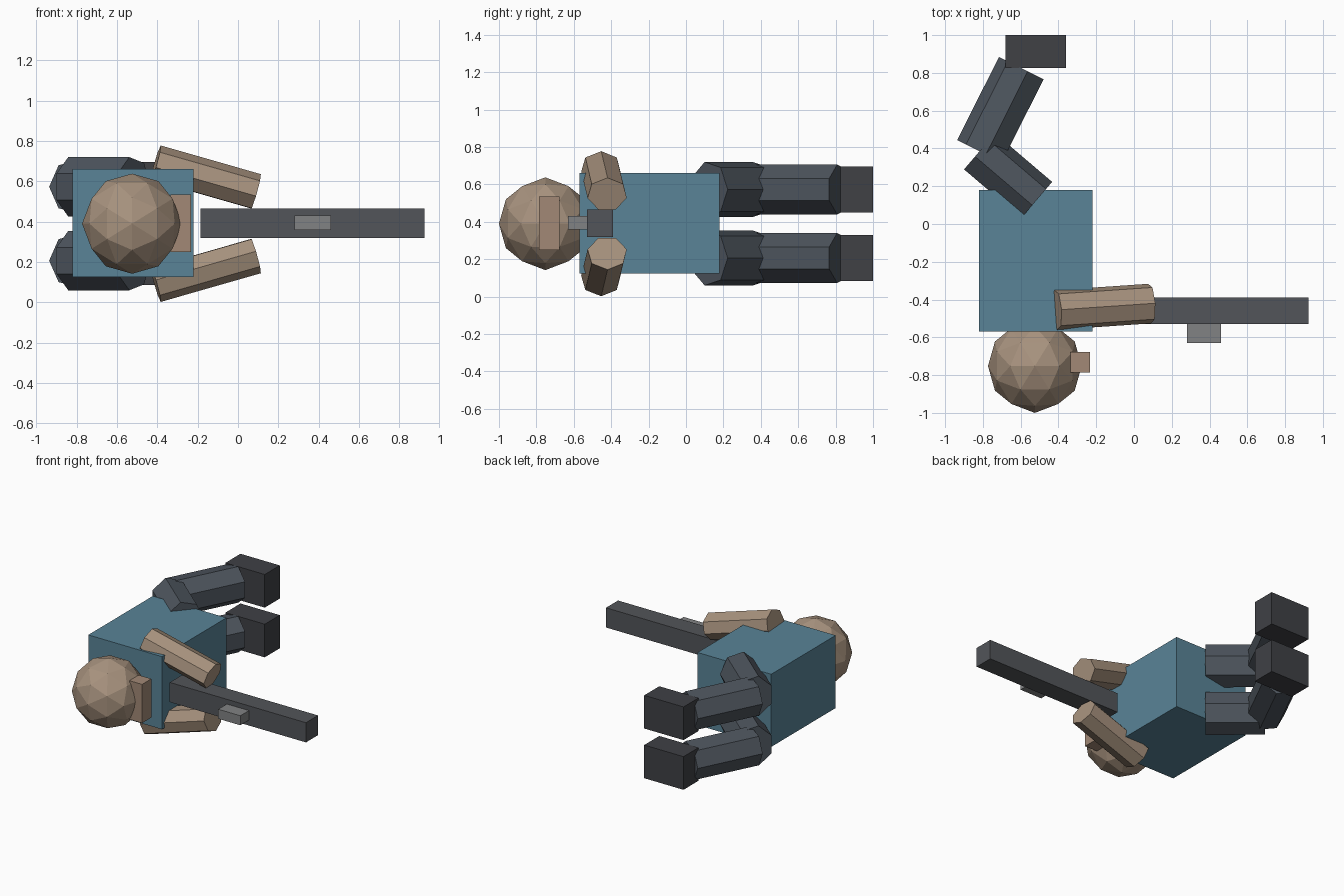
import bpy, bmesh, math
from mathutils import Vector, Matrix

if "Cube" in bpy.data.objects:
    bpy.data.objects.remove(bpy.data.objects["Cube"])

MID = 0.39  # the lying figure is symmetric about this height


def material(name, rgb):
    m = bpy.data.materials.new(name)
    m.diffuse_color = (*rgb, 1)
    m.use_nodes = True
    m.node_tree.nodes["Principled BSDF"].inputs["Base Color"].default_value = m.diffuse_color
    return m


SKIN = material("skin", (0.39, 0.29, 0.21))
NOSE = material("nose_skin", (0.36, 0.25, 0.18))
BLUE = material("blue_cloth", (0.10, 0.23, 0.31))
DARK = material("dark_cloth", (0.075, 0.09, 0.11))
BOOT = material("boot", (0.05, 0.052, 0.06))
METAL = material("metal", (0.085, 0.09, 0.10))
GREY = material("grey_metal", (0.22, 0.225, 0.23))


def finish(name, bm, mat):
    bmesh.ops.recalc_face_normals(bm, faces=bm.faces)
    me = bpy.data.meshes.new(name)
    bm.to_mesh(me)
    bm.free()
    me.materials.append(mat)
    ob = bpy.data.objects.new(name, me)
    bpy.context.collection.objects.link(ob)
    return ob


def box(name, lo, hi, mat):
    lo, hi = Vector(lo), Vector(hi)
    bm = bmesh.new()
    bmesh.ops.create_cube(bm, size=1)
    bmesh.ops.scale(bm, vec=hi - lo, verts=bm.verts)
    bmesh.ops.translate(bm, vec=(lo + hi) / 2, verts=bm.verts)
    return finish(name, bm, mat)


def limb(name, a, b, toward, half_u, half_w, mat, sides=7):
    """Seven-sided prism from a to b, with one ridge facing 'toward'."""
    a, b = Vector(a), Vector(b)
    axis = (b - a).normalized()
    u = Vector(toward)
    u = (u - axis * u.dot(axis)).normalized()
    w = axis.cross(u)
    ang = [2 * math.pi * i / sides for i in range(sides)]
    us = [math.cos(t) for t in ang]
    ws = [math.sin(t) for t in ang]
    mid, span = (max(us) + min(us)) / 2, (max(us) - min(us)) / 2
    bm = bmesh.new()
    rings = [[bm.verts.new(p + u * (cu - mid) / span * half_u + w * cw / max(ws) * half_w)
              for cu, cw in zip(us, ws)] for p in (a, b)]
    bm.faces.new(rings[0])
    bm.faces.new(rings[1])
    for i in range(sides):
        j = (i + 1) % sides
        bm.faces.new((rings[0][i], rings[0][j], rings[1][j], rings[1][i]))
    return finish(name, bm, mat)


# torso
box("torso", (-0.82, -0.57, 0.125), (-0.22, 0.18, 0.66), BLUE)

# head: faceted ball with its symmetry axes on x, y and z
bm = bmesh.new()
bmesh.ops.create_icosphere(bm, subdivisions=2, radius=0.248)
turn = Matrix.Rotation(-math.atan(2) / 2, 4, 'Y')
bmesh.ops.transform(bm, matrix=Matrix.Translation((-0.525, -0.752, MID)) @ turn, verts=bm.verts)
finish("head", bm, SKIN)
box("nose", (-0.335, -0.785, 0.25), (-0.232, -0.677, 0.535), NOSE)

# held tube and its small block
box("barrel", (-0.185, -0.53, 0.32), (0.925, -0.39, 0.465), METAL)
box("barrel_block", (0.28, -0.63, 0.36), (0.46, -0.51, 0.43), GREY)

# arms and legs, mirrored about the middle height
for side, s in (("left", 1), ("right", -1)):
    limb(side + "_arm", (-0.407, -0.455, MID + s * 0.303), (0.089, -0.421, MID + s * 0.161),
         (0, 0, s), 0.088, 0.105, SKIN)
    z = MID + s * 0.183
    hip, knee, ankle = (-0.515, 0.127, z), (-0.818, 0.385, z), (-0.597, 0.825, z)
    limb(side + "_thigh", hip, knee, (1, 1, 0), 0.126, 0.147, DARK)
    limb(side + "_shin", knee, ankle, (-1, 0.5, 0), 0.132, 0.133, DARK)
    box(side + "_foot", (-0.68, 0.825, z - 0.122), (-0.36, 1.0, z + 0.122), BOOT)
